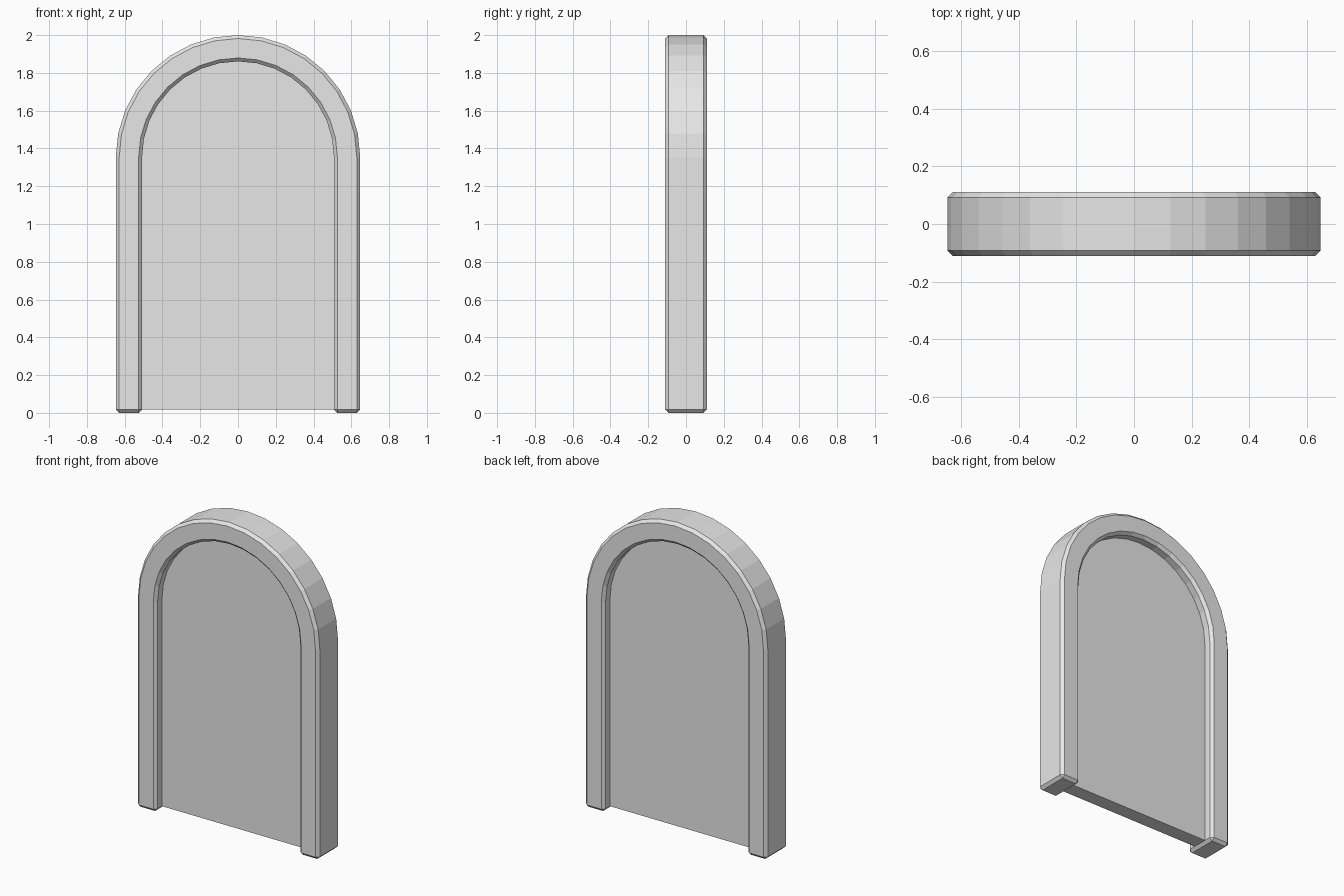
import bpy
import bmesh
from math import cos, sin, pi

cube = bpy.data.objects.get("Cube")
if cube:
    bpy.data.objects.remove(cube, do_unlink=True)

OUTER = 0.647      # outer arch radius
INNER = 0.508      # opening radius
SPRING = 2 - OUTER  # height where the arch starts
SEGMENTS = 16
CHAMFER = 0.018

stone = bpy.data.materials.new("grey_stone")
stone.use_nodes = True
grey = (0.8, 0.8, 0.8, 1)
stone.diffuse_color = grey
stone.node_tree.nodes["Principled BSDF"].inputs["Base Color"].default_value = grey


def arch_outline(radius, bottom):
    """Arch from the right foot over the top to the left foot, as (x, z)."""
    arc = [(radius * cos(pi * i / SEGMENTS), SPRING + radius * sin(pi * i / SEGMENTS))
           for i in range(SEGMENTS + 1)]
    return [(radius, bottom)] + arc + [(-radius, bottom)]


def extruded(name, outline, half_depth):
    """Solid slab from an outline, centred on y = 0."""
    bm = bmesh.new()
    face = bm.faces.new([bm.verts.new((x, -half_depth, z)) for x, z in outline])
    result = bmesh.ops.extrude_face_region(bm, geom=[face])
    moved = [v for v in result["geom"] if isinstance(v, bmesh.types.BMVert)]
    bmesh.ops.translate(bm, verts=moved, vec=(0, 2 * half_depth, 0))
    bmesh.ops.recalc_face_normals(bm, faces=bm.faces)
    mesh = bpy.data.meshes.new(name)
    bm.to_mesh(mesh)
    bm.free()
    mesh.materials.append(stone)
    obj = bpy.data.objects.new(name, mesh)
    bpy.context.collection.objects.link(obj)
    return obj


# Chamfered arch frame
frame = extruded("arch_frame",
                 arch_outline(OUTER, 0) + arch_outline(INNER, 0)[::-1], 0.11)
bevel = frame.modifiers.new("chamfer", 'BEVEL')
bevel.width = CHAMFER
bevel.segments = 1
bevel.limit_method = 'ANGLE'
bevel.angle_limit = pi / 6

# Recessed panel filling the opening, tucked slightly into the frame
extruded("recessed_panel", arch_outline(INNER + 0.01, CHAMFER), 0.047)
